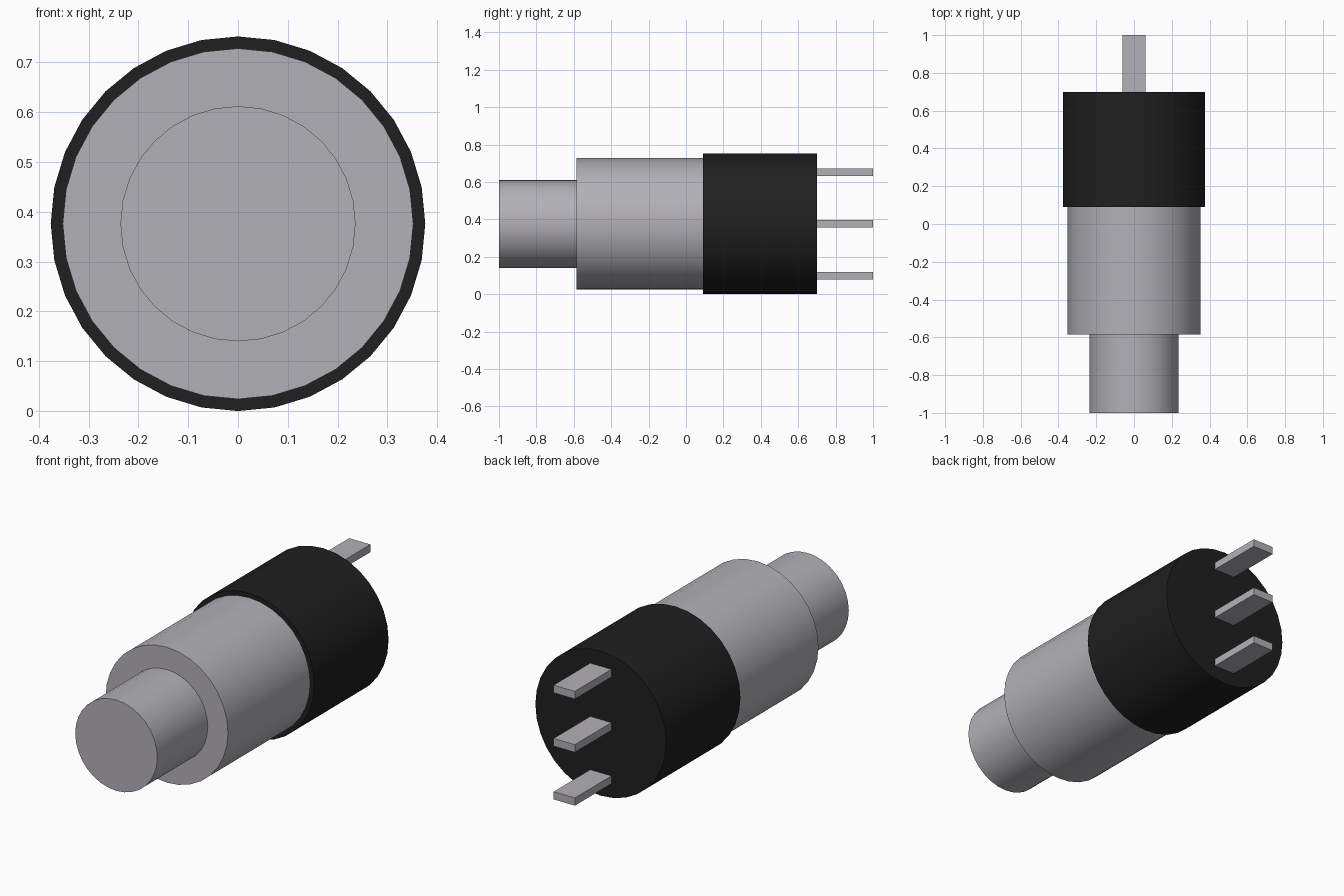
import bpy
import math

AXIS_Z = 0.376

cube = bpy.data.objects.get("Cube")
if cube:
    bpy.data.objects.remove(cube, do_unlink=True)


def make_material(name, colour, metallic=0.0):
    mat = bpy.data.materials.new(name)
    mat.use_nodes = True
    mat.diffuse_color = colour
    mat.node_tree.nodes["Principled BSDF"].inputs["Base Color"].default_value = colour
    return mat


metal = make_material("brushed metal grey", (0.45, 0.44, 0.47, 1))
rubber = make_material("matte black", (0.014, 0.014, 0.014, 1))


def cylinder(name, radius, y0, y1, mat):
    """Cylinder lying along y, between y0 and y1."""
    bpy.ops.mesh.primitive_cylinder_add(
        vertices=32, radius=radius, depth=y1 - y0,
        location=(0, (y0 + y1) / 2, AXIS_Z), rotation=(math.pi / 2, 0, 0))
    obj = bpy.context.object
    obj.name = name
    obj.data.materials.append(mat)
    bpy.ops.object.shade_smooth_by_angle(angle=math.radians(30))
    return obj


def box(name, size, location, mat):
    bpy.ops.mesh.primitive_cube_add(size=1, location=location)
    obj = bpy.context.object
    obj.name = name
    obj.scale = size
    bpy.ops.object.transform_apply(location=False, rotation=False, scale=True)
    obj.data.materials.append(mat)
    return obj


# Stepped metal barrel and black rear housing
cylinder("front_plug", 0.236, -1.0, -0.58, metal)
cylinder("barrel", 0.352, -0.585, 0.12, metal)
cylinder("rear_housing", 0.376, 0.09, 0.70, rubber)

# Three flat contact pins in a vertical row
for name, offset in (("lower_pin", -0.277), ("middle_pin", 0), ("upper_pin", 0.277)):
    box(name, (0.122, 0.32, 0.04), (0, 0.84, AXIS_Z + offset), metal)
